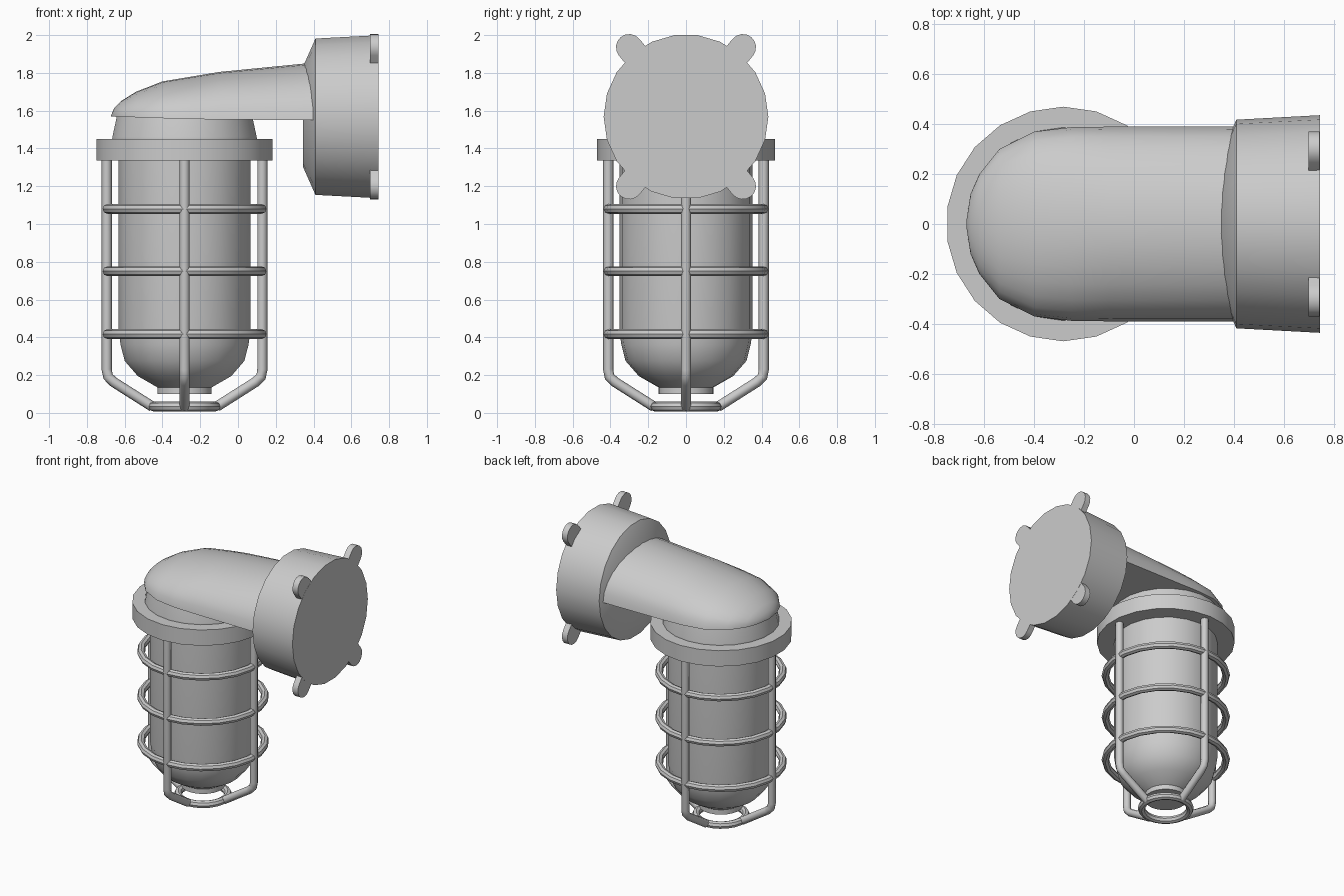
import bpy, bmesh
from math import sin, cos, pi, radians
from mathutils import Matrix, Vector

if "Cube" in bpy.data.objects:
    bpy.data.objects.remove(bpy.data.objects["Cube"])

N = 22            # sides of all round parts
CX = -0.283       # lamp axis
LAMP = Matrix.Translation((CX, 0, 0))


def finish(name, bm, angle=35):
    bmesh.ops.remove_doubles(bm, verts=bm.verts, dist=1e-5)
    bmesh.ops.recalc_face_normals(bm, faces=bm.faces)
    me = bpy.data.meshes.new(name)
    bm.to_mesh(me)
    bm.free()
    ob = bpy.data.objects.new(name, me)
    bpy.context.collection.objects.link(ob)
    smooth(ob, angle)
    return ob


def smooth(ob, angle=35):
    bpy.ops.object.select_all(action='DESELECT')
    ob.select_set(True)
    bpy.context.view_layer.objects.active = ob
    bpy.ops.object.shade_smooth_by_angle(angle=radians(angle))


def loft(bm, rings, closed=False):
    rows = [[bm.verts.new(p) for p in r] for r in rings]
    pairs = list(zip(rows, rows[1:])) + ([(rows[-1], rows[0])] if closed else [])
    for a, b in pairs:
        for i in range(len(a)):
            j = (i + 1) % len(a)
            bm.faces.new((a[i], a[j], b[j], b[i]))
    if not closed:
        bm.faces.new(rows[0])
        bm.faces.new(rows[-1])


def revolve(name, profile, matrix=LAMP, closed=False):
    """Spin (radius, height) points around local z, first vertex on +y."""
    bm = bmesh.new()
    loft(bm, [[matrix @ Vector((-r * sin(2 * pi * i / N), r * cos(2 * pi * i / N), z))
               for i in range(N)] for r, z in profile], closed)
    return finish(name, bm)


def hoop(name, major, z, minor=0.026):
    revolve(name, [(major + minor * cos(k * pi / 4), z + minor * sin(k * pi / 4))
                   for k in range(8)], closed=True)


# Globe, collar and neck
revolve("glass_globe", [(0.145, 0.10), (0.145, 0.135), (0.25, 0.195), (0.32, 0.275),
                        (0.342, 0.36), (0.352, 0.43), (0.352, 1.36)])
revolve("collar", [(0.47, 1.335), (0.47, 1.45), (0.37, 1.45), (0.34, 1.335)], closed=True)
revolve("neck", [(0.34, 1.335), (0.388, 1.44), (0.386, 1.46), (0.362, 1.57)])

# Wire guard: hoops
for k, z in enumerate((0.417, 0.75, 1.08)):
    hoop(f"guard_hoop_{k + 1}", 0.412, z)
hoop("guard_bottom_hoop", 0.165, 0.033)

# Wire guard: bent upright bars
PATH = [(0.412, 1.36), (0.412, 0.23), (0.405, 0.192), (0.375, 0.163), (0.17, 0.033)]
for k in range(4):
    a = k * pi / 2
    cu = bpy.data.curves.new(f"guard_bar_{k + 1}", 'CURVE')
    cu.dimensions = '3D'
    cu.bevel_depth, cu.bevel_resolution, cu.use_fill_caps = 0.027, 2, True
    sp = cu.splines.new('POLY')
    sp.points.add(len(PATH) - 1)
    for p, (r, z) in zip(sp.points, PATH):
        p.co = (CX + r * cos(a), r * sin(a), z, 1)
    ob = bpy.data.objects.new(cu.name, cu)
    bpy.context.collection.objects.link(ob)
    bpy.ops.object.select_all(action='DESELECT')
    ob.select_set(True)
    bpy.context.view_layer.objects.active = ob
    bpy.ops.object.convert(target='MESH')
    smooth(bpy.context.object, 50)

# Arm: half-round sections (x, half width, base z, top z)
SECTIONS = [(-0.672, 0.01, 1.568, 1.575), (-0.655, 0.12, 1.568, 1.615),
            (-0.62, 0.20, 1.567, 1.65), (-0.54, 0.30, 1.565, 1.70),
            (-0.40, 0.37, 1.56, 1.755), (-0.25, 0.388, 1.556, 1.78),
            (-0.10, 0.39, 1.553, 1.805), (0.41, 0.39, 1.55, 1.855)]
bm = bmesh.new()
loft(bm, [[(x, w * cos(pi * i / 14), b + (t - b) * sin(pi * i / 14)) for i in range(15)]
          for x, w, b, t in SECTIONS])
finish("arm", bm, 40)

# Wall box facing +x
BOX = Matrix.Translation((0, 0, 1.568)) @ Matrix.Rotation(pi / 2, 4, 'Y')
revolve("wall_box", [(0.27, 0.345), (0.418, 0.41), (0.436, 0.745)], BOX)

# Rounded mounting lugs around the box rim
for k, (sy, sz) in enumerate([(1, 1), (-1, 1), (-1, -1), (1, -1)]):
    d = Vector((0, sy * 0.63, sz * 0.77)).normalized()
    side = Vector((1, 0, 0)).cross(d)
    c = Vector((0, 0, 1.568))
    outline = [(-0.07, 0.33), (0.07, 0.33)]
    outline += [(0.07 * cos(i * pi / 8), 0.475 + 0.07 * sin(i * pi / 8)) for i in range(9)]
    outline[0], outline[1] = outline[1], outline[0]
    outline = [outline[1]] + [outline[0]] + outline[2:]
    bm = bmesh.new()
    loft(bm, [[c + Vector((x, 0, 0)) + side * u + d * v for u, v in outline]
              for x in (0.70, 0.744)])
    finish(f"mounting_lug_{k + 1}", bm)
